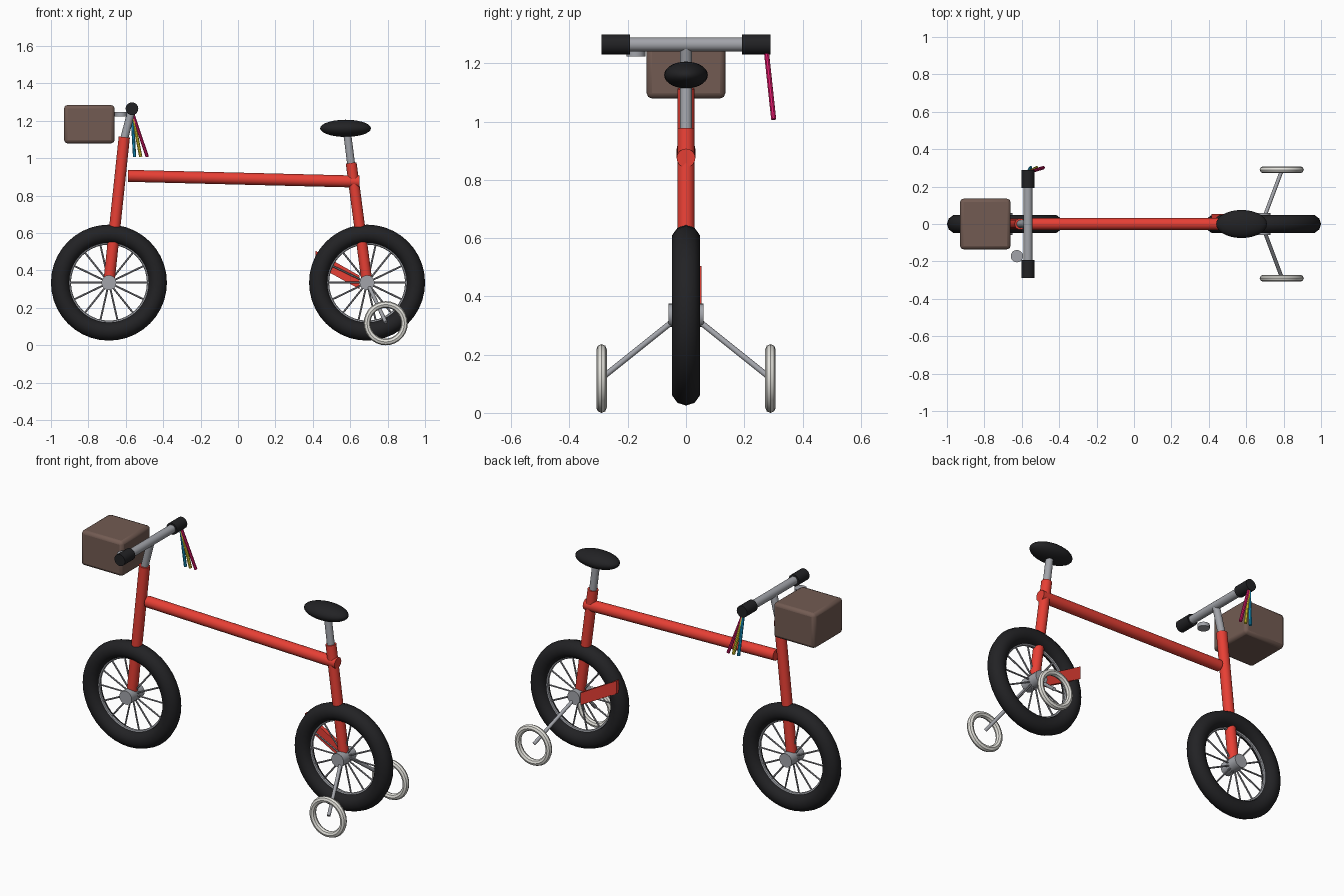
import bpy, math
from mathutils import Vector

if "Cube" in bpy.data.objects:
    bpy.data.objects.remove(bpy.data.objects["Cube"])


def mat(name, r, g, b):
    m = bpy.data.materials.new(name)
    m.diffuse_color = (r, g, b, 1)
    m.use_nodes = True
    m.node_tree.nodes["Principled BSDF"].inputs["Base Color"].default_value = m.diffuse_color
    return m


RED = mat("red_paint", 0.8, 0.05, 0.035)
BLACK = mat("rubber", 0.016, 0.016, 0.018)
STEEL = mat("steel", 0.36, 0.37, 0.40)
SPOKE = mat("spoke_steel", 0.3, 0.3, 0.33)
BROWN = mat("basket_brown", 0.17, 0.105, 0.085)
WHITE = mat("white_plastic", 0.78, 0.77, 0.72)
PINK = mat("pink", 0.75, 0.01, 0.15)
YELLOW = mat("yellow", 0.85, 0.7, 0.03)
BLUE = mat("blue", 0.01, 0.4, 0.75)


def finish(name, m, smooth=True):
    o = bpy.context.object
    o.name = name
    o.data.materials.append(m)
    if smooth:
        bpy.ops.object.shade_smooth_by_angle(angle=math.radians(40))
    return o


def tube(name, a, b, r, m, sides=20):
    """Cylinder between two points."""
    a, b = Vector(a), Vector(b)
    d = b - a
    bpy.ops.mesh.primitive_cylinder_add(
        vertices=sides, radius=r, depth=d.length, location=(a + b) / 2,
        rotation=d.to_track_quat('Z', 'Y').to_euler())
    return finish(name, m)


def ring(name, loc, major, minor, m, seg=40, sides=10):
    """Torus whose axle runs along y."""
    bpy.ops.mesh.primitive_torus_add(
        major_radius=major, minor_radius=minor, major_segments=seg,
        minor_segments=sides, location=loc, rotation=(math.pi / 2, 0, 0))
    return finish(name, m)


# main wheels: tire, rim, hub, spokes
WZ = 0.335
for label, x in (("front", -0.69), ("rear", 0.69)):
    ring(label + "_tire", (x, 0, WZ), 0.26, 0.05, BLACK)
    ring(label + "_rim", (x, 0, WZ), 0.213, 0.01, STEEL, 40, 8)
    tube(label + "_hub", (x, -0.06, WZ), (x, 0.06, WZ), 0.04, STEEL)
    for i in range(14):
        t = math.tau * (i + 0.5) / 14
        d = Vector((math.sin(t), 0, math.cos(t)))
        c = Vector((x, 0, WZ))
        tube(f"{label}_spoke_{i}", c + d * 0.03, c + d * 0.215, 0.005, SPOKE, 6)

# frame tubes
tube("front_fork", (-0.69, 0, WZ), (-0.608, 0, 1.113), 0.03, RED)
tube("top_tube", (-0.588, 0, 0.906), (0.65, 0, 0.875), 0.032, RED)
tube("seat_tube", (0.69, 0, WZ), (0.605, 0, 0.975), 0.029, RED)

# chain guard with upright ends, on the far side of the rear wheel
profile = [(0.415, 0.43), (0.65, 0.30), (0.65, 0.372), (0.415, 0.505)]
verts = [(x, y, z) for y in (0.03, 0.053) for x, z in profile]
faces = [(0, 1, 2, 3), (7, 6, 5, 4)]
faces += [(i, i + 4, (i + 1) % 4 + 4, (i + 1) % 4) for i in range(4)]
mesh = bpy.data.meshes.new("chain_guard")
mesh.from_pydata(verts, [], faces)
mesh.materials.append(RED)
guard = bpy.data.objects.new("chain_guard", mesh)
bpy.context.collection.objects.link(guard)

# seat and post
tube("seat_post", (0.606, 0, 0.96), (0.583, 0, 1.14), 0.021, STEEL)
bpy.ops.mesh.primitive_uv_sphere_add(segments=28, ring_count=14, radius=1,
                                     location=(0.575, 0, 1.16))
bpy.context.object.scale = (0.136, 0.075, 0.046)
finish("seat", BLACK)

# handlebar, stem and grips
BX, BZ = -0.567, 1.265
tube("stem", (-0.612, 0, 1.09), (BX, 0, BZ), 0.021, STEEL)
tube("handlebar", (BX, -0.28, BZ), (BX, 0.28, BZ), 0.024, STEEL)
for side, s in (("left", 1), ("right", -1)):
    tube(side + "_grip", (BX, s * 0.193, BZ), (BX, s * 0.29, BZ), 0.034, BLACK)

# bell
tube("bell", (-0.626, -0.172, 1.224), (-0.626, -0.172, 1.246), 0.033, STEEL)

# streamers on one grip
for name, x, m in (("blue", -0.553, BLUE), ("yellow", -0.52, YELLOW), ("pink", -0.485, PINK)):
    tube(name + "_streamer", (BX, 0.275, 1.25), (x, 0.301, 1.008), 0.009, m, 8)

# basket
bpy.ops.mesh.primitive_cube_add(size=1, location=(-0.795, 0, 1.182))
o = bpy.context.object
o.scale = (0.27, 0.27, 0.205)
bpy.ops.object.transform_apply(location=False, rotation=False, scale=True)
bev = o.modifiers.new("bevel", 'BEVEL')
bev.width, bev.segments = 0.018, 2
finish("basket", BROWN)

# training wheels and struts
for side, s in (("left", 1), ("right", -1)):
    tube(side + "_strut", (0.70, s * 0.045, 0.315), (0.79, s * 0.285, 0.123), 0.01, STEEL, 12)
    ring(side + "_training_wheel", (0.79, s * 0.29, 0.118), 0.1, 0.018, WHITE, 28, 8)
